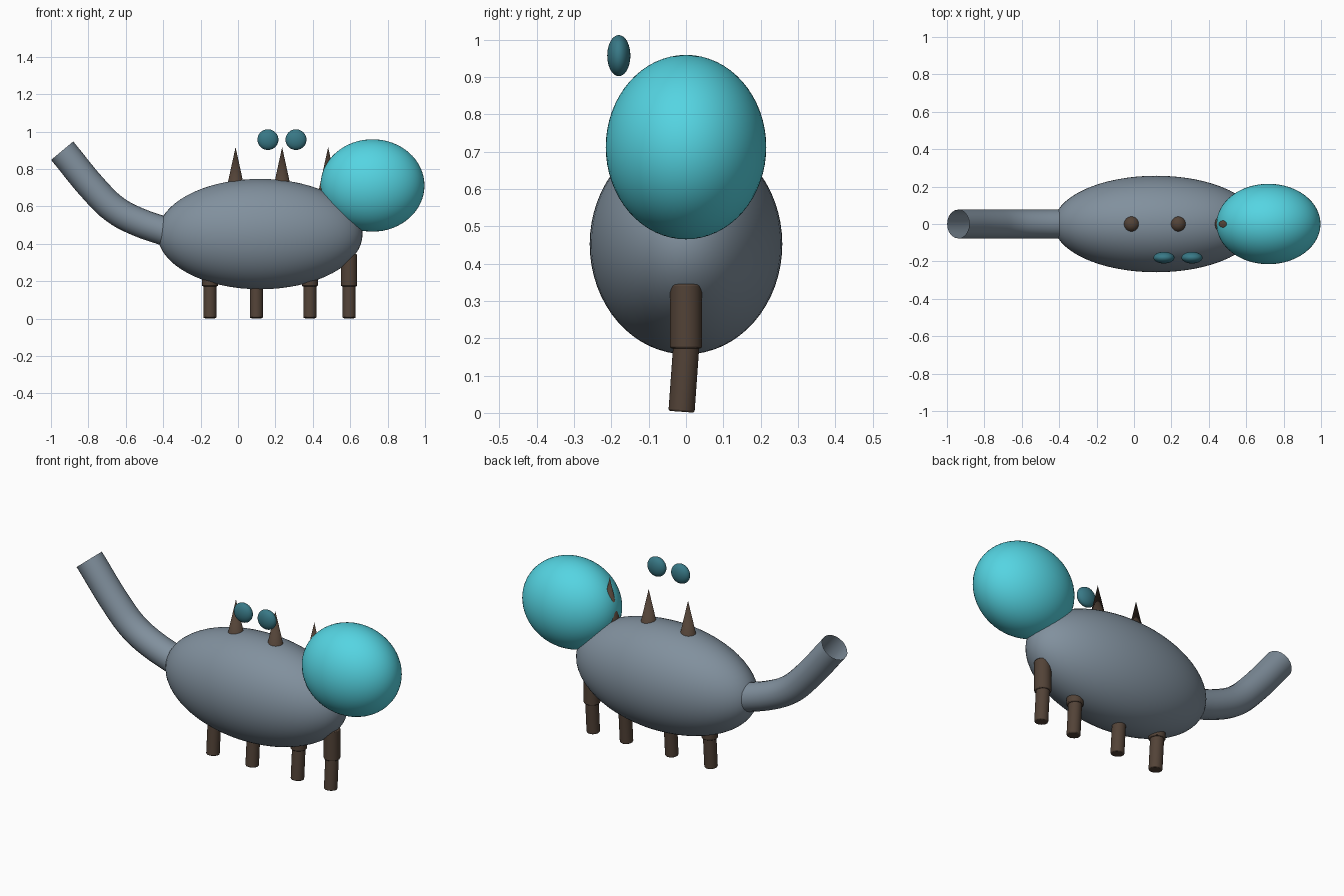
import bpy
import math
from mathutils import Vector

if "Cube" in bpy.data.objects:
    bpy.data.objects.remove(bpy.data.objects["Cube"])


def material(name, rgb):
    m = bpy.data.materials.new(name)
    m.diffuse_color = (*rgb, 1)
    m.use_nodes = True
    m.node_tree.nodes["Principled BSDF"].inputs["Base Color"].default_value = m.diffuse_color
    return m


SLATE = material("slate", (0.22, 0.28, 0.34))
CYAN = material("cyan", (0.09, 0.66, 0.76))
TEAL = material("teal", (0.04, 0.19, 0.24))
BROWN = material("brown", (0.085, 0.055, 0.038))


def finish(name, mat):
    ob = bpy.context.object
    ob.name = name
    ob.data.materials.append(mat)
    bpy.ops.object.shade_smooth_by_angle(angle=math.radians(35))
    return ob


def ellipsoid(name, centre, radii, mat):
    bpy.ops.mesh.primitive_uv_sphere_add(segments=64, ring_count=32, location=centre)
    bpy.context.object.scale = radii
    bpy.ops.object.transform_apply(location=False, rotation=False, scale=True)
    return finish(name, mat)


def rod(name, top, bottom, radius, mat):
    top, bottom = Vector(top), Vector(bottom)
    axis = top - bottom
    bpy.ops.mesh.primitive_cylinder_add(vertices=32, radius=radius, depth=axis.length,
                                        location=(top + bottom) / 2)
    ob = bpy.context.object
    ob.rotation_euler = axis.to_track_quat('Z', 'Y').to_euler()
    finish(name, mat)
    bevel = ob.modifiers.new("rounded_rim", 'BEVEL')
    bevel.width = 0.005
    bevel.segments = 2
    return ob


# Body and head
ellipsoid("body", (0.118, 0, 0.452), (0.548, 0.258, 0.295), SLATE)
ellipsoid("head", (0.719, 0, 0.712), (0.278, 0.215, 0.247), CYAN)

# Eyes floating beside the back
for i, x in enumerate((0.16, 0.31)):
    ellipsoid(f"eye_{i + 1}", (x, -0.18, 0.957), (0.056, 0.031, 0.055), TEAL)

# Back spikes, rooted in the body
for i, x in enumerate((-0.013, 0.236, 0.482)):
    bpy.ops.mesh.primitive_cone_add(vertices=32, radius1=0.056, radius2=0, depth=0.257,
                                    location=(x, 0, 0.7885))
    finish(f"spike_{i + 1}", BROWN)

# Two-part legs in a row, lower part slightly tilted
for i, x in enumerate((-0.15, 0.098, 0.384, 0.594)):
    rod(f"upper_leg_{i + 1}", (x, 0, 0.345), (x, 0, 0.173), 0.043, BROWN)
    rod(f"lower_leg_{i + 1}", (x, 0.001, 0.185), (x, -0.012, 0.003), 0.035, BROWN)

# Tail: open bent tube
path = [(-0.37, 0.460), (-0.553, 0.525), (-0.66, 0.585), (-0.755, 0.675), (-0.94, 0.898)]
curve = bpy.data.curves.new("tail", 'CURVE')
curve.dimensions = '3D'
curve.bevel_depth = 0.077
curve.bevel_resolution = 8
curve.resolution_u = 4
spline = curve.splines.new('BEZIER')
spline.bezier_points.add(len(path) - 1)
for p, (x, z) in zip(spline.bezier_points, path):
    p.co = (x, 0, z)
    p.handle_left_type = p.handle_right_type = 'AUTO'
tail = bpy.data.objects.new("tail", curve)
bpy.context.collection.objects.link(tail)
bpy.ops.object.select_all(action='DESELECT')
tail.select_set(True)
bpy.context.view_layer.objects.active = tail
bpy.ops.object.convert(target='MESH')
finish("tail", SLATE)
